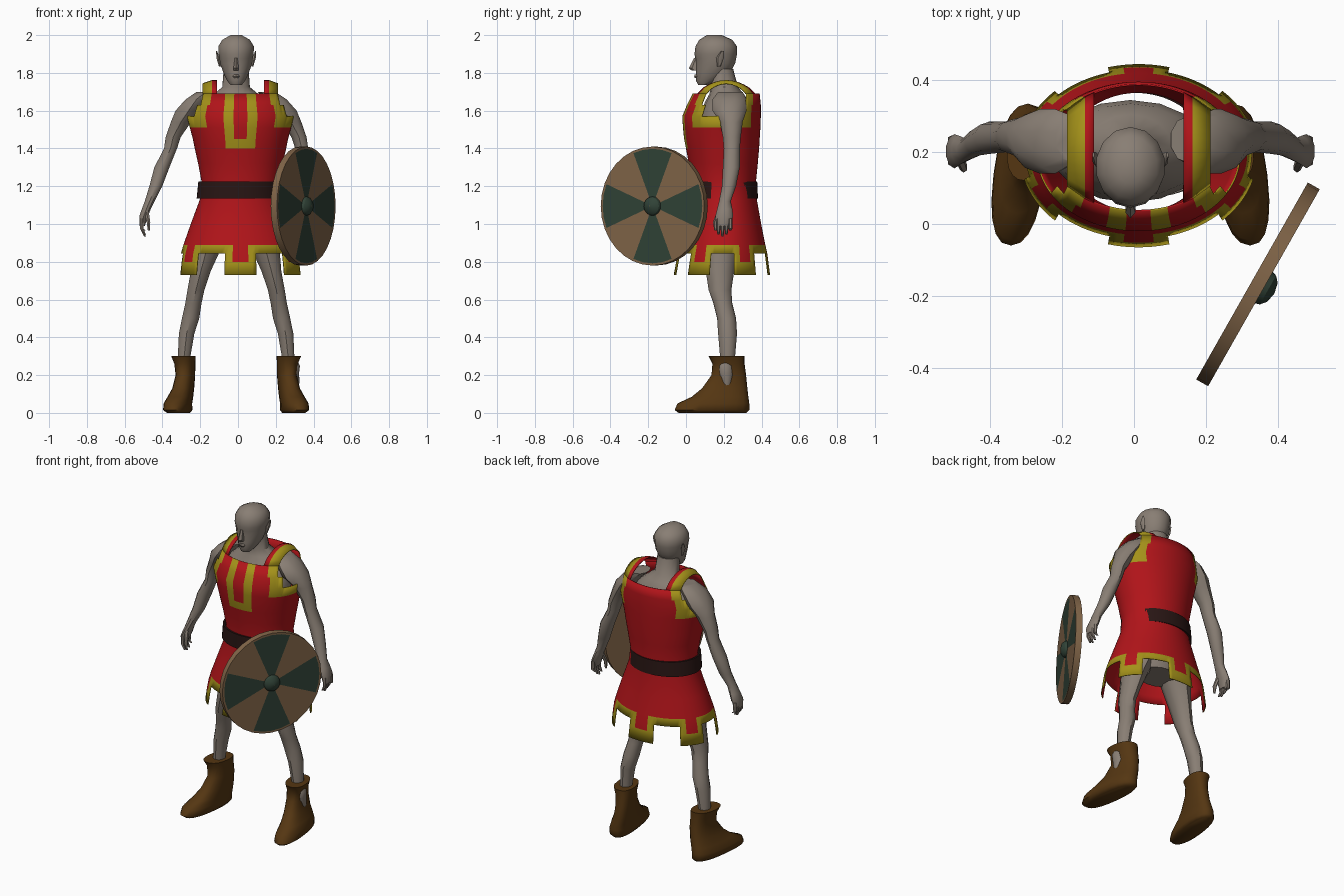
import bpy, math
from mathutils import Matrix, Vector

if "Cube" in bpy.data.objects:
    bpy.data.objects.remove(bpy.data.objects["Cube"])


def material(name, rgb):
    m = bpy.data.materials.new(name)
    m.diffuse_color = (*rgb, 1)
    m.use_nodes = True
    m.node_tree.nodes["Principled BSDF"].inputs["Base Color"].default_value = m.diffuse_color
    return m


SKIN = material("skin", (0.25, 0.21, 0.175))
RED = material("red_cloth", (0.44, 0.007, 0.01))
YELLOW = material("yellow_trim", (0.37, 0.285, 0.01))
BOOT = material("boot_leather", (0.09, 0.037, 0.006))
BELT = material("belt_leather", (0.022, 0.008, 0.007))
WOOD = material("shield_wood", (0.22, 0.13, 0.065))
GREEN = material("shield_green", (0.03, 0.055, 0.038))
CX = -0.01  # middle line of the body


def make(name, verts, faces, mats, idx=None, angle=40):
    me = bpy.data.meshes.new(name)
    me.from_pydata([tuple(v) for v in verts], [], faces)
    for m in mats:
        me.materials.append(m)
    if idx:
        me.polygons.foreach_set("material_index", idx)
    ob = bpy.data.objects.new(name, me)
    bpy.context.collection.objects.link(ob)
    bpy.ops.object.select_all(action='DESELECT')
    ob.select_set(True)
    bpy.context.view_layer.objects.active = ob
    bpy.ops.object.shade_smooth_by_angle(angle=math.radians(angle))
    return ob


def pw(v, p):
    return math.copysign(abs(v) ** p, v)


def ell(z, cx, rx, y0, y1, n=12, p=1.0):
    """Horizontal ellipse, starting at the front and turning to +x."""
    yc, ry = (y0 + y1) / 2, (y1 - y0) / 2
    out = []
    for k in range(n):
        t = 2 * math.pi * k / n
        out.append((cx + rx * pw(math.sin(t), p), yc - ry * pw(math.cos(t), p), z))
    return out


def loft(name, rings, mats, rule=None, caps=True, angle=40, xf=None):
    """Skin a stack of rings. rule(ring, column) gives a material index, or None for a hole."""
    n = len(rings[0])
    verts = [Vector(p) for r in rings for p in r]
    if xf:
        verts = [xf(v) for v in verts]
    faces, idx = [], []
    for i in range(len(rings) - 1):
        for k in range(n):
            m = rule(i, k) if rule else 0
            if m is not None:
                a, b = i * n, (k + 1) % n
                faces.append((a + k, a + b, a + n + b, a + n + k))
                idx.append(m)
    if caps:
        faces += [tuple(reversed(range(n))), tuple(range((len(rings) - 1) * n, len(rings) * n))]
        idx += [0, 0]
    return make(name, verts, faces, mats, idx, angle)


def stack(name, rows, mat, side=1, n=12, p=1.0, skew=0.0, angle=40):
    """Loft of rows (z, cx, rx, y0, y1), placed on one side of the body."""
    rings = []
    for z, cx, rx, y0, y1 in rows:
        pts = [(x + skew * (0.18 - y), y, z) for x, y, z in ell(z, cx, rx, y0, y1, n, p)]
        pts = [(CX + side * x, y, z) for x, y, z in pts]
        rings.append(pts if side > 0 else pts[::-1])
    return loft(name, rings, [mat], angle=angle)


# ---- head, neck and torso
stack("head", [(1.735, 0, .03, .065, .12), (1.76, 0, .05, .052, .18), (1.80, 0, .069, .052, .235),
               (1.85, 0, .087, .052, .26), (1.875, 0, .09, .05, .265), (1.90, 0, .095, .045, .27),
               (1.94, 0, .097, .05, .27), (1.975, 0, .075, .07, .245), (2.0, 0, .03, .11, .19)], SKIN, n=14)
stack("nose", [(1.812, 0, .016, .03, .08), (1.825, 0, .016, .016, .08), (1.88, 0, .008, .043, .08)],
      SKIN, n=6, angle=25)
stack("mouth", [(1.772, 0, .015, .047, .1), (1.782, 0, .024, .043, .1), (1.792, 0, .015, .047, .1)], SKIN, n=8)
stack("torso", [(.88, 0, .13, .10, .31), (.95, 0, .18, .08, .33), (1.12, 0, .155, .09, .32),
                (1.3, 0, .19, .07, .335), (1.48, 0, .22, .06, .345), (1.58, 0, .215, .075, .345),
                (1.645, 0, .175, .10, .335), (1.69, 0, .115, .125, .305), (1.725, 0, .073, .13, .275),
                (1.82, 0, .066, .125, .25)], SKIN, n=16)

for s, tag in ((-1, "left"), (1, "right")):
    stack("ear_" + tag, [(1.835, .086, .006, .165, .185), (1.88, .096, .01, .16, .2),
                         (1.915, .103, .003, .185, .2)], SKIN, s, 6)
    # ---- arm with hand
    stack("arm_" + tag, [(.99, .497, .014, .165, .225), (1.04, .49, .024, .155, .25),
                         (1.08, .475, .025, .165, .245), (1.12, .458, .027, .175, .237),
                         (1.2, .425, .036, .19, .265), (1.3, .393, .042, .195, .285),
                         (1.4, .347, .036, .2, .285), (1.46, .333, .042, .195, .29),
                         (1.54, .292, .056, .18, .3), (1.6, .252, .072, .14, .32),
                         (1.66, .21, .06, .14, .32), (1.70, .16, .05, .17, .3)], SKIN, s, 10)
    for j, y in enumerate((.172, .193, .214, .235)):
        low = (.945, .935, .945, .965)[j]
        stack(f"finger_{j}_{tag}", [(low, .483, .006, y - .006, y + .006), (.975, .499, .01, y - .01, y + .01),
                                    (1.03, .497, .013, y - .012, y + .012)], SKIN, s, 6)
    stack("thumb_" + tag, [(.965, .462, .006, .15, .163), (1.01, .464, .011, .143, .17),
                           (1.07, .475, .014, .165, .2)], SKIN, s, 6)
    # ---- leg
    stack("leg_" + tag, [(.08, .285, .035, .19, .27), (.3, .275, .035, .18, .26), (.42, .262, .043, .17, .27),
                         (.5, .241, .048, .165, .265), (.58, .226, .045, .145, .245),
                         (.65, .213, .047, .12, .24), (.75, .187, .055, .105, .255),
                         (.85, .16, .075, .095, .27), (1.0, .11, .1, .08, .31)], SKIN, s, 10)
    # ---- boot
    stack("boot_" + tag, [(.0, .30, .055, -.04, .32), (.015, .304, .072, -.06, .335), (.05, .304, .07, -.045, .335),
                          (.085, .295, .064, .03, .33), (.13, .283, .055, .085, .325),
                          (.2, .274, .05, .135, .318), (.26, .277, .054, .14, .31),
                          (.30, .283, .063, .12, .31)], BOOT, s, 20, .85, .12, 60)
# bare ankle showing through the outer side of one boot
stack("ankle_right", [(.12, .30, .02, .2, .23), (.16, .30, .036, .185, .245), (.21, .292, .041, .165, .255),
                      (.25, .296, .042, .165, .25), (.28, .30, .02, .19, .22)], SKIN, 1, 12)

# ---- tunic: rows (z, half width, front y, back y)
TUNIC = [(.73, .33, -.065, .445), (.80, .322, -.052, .436), (.845, .315, -.042, .43), (.89, .302, -.03, .42),
         (1.0, .263, .0, .398), (1.13, .215, .03, .375), (1.22, .205, .03, .37), (1.32, .224, .015, .38),
         (1.40, .242, .0, .387), (1.45, .252, -.01, .39), (1.51, .268, -.016, .394), (1.57, .283, -.02, .396),
         (1.63, .265, .005, .396), (1.69, .25, .035, .39)]
TX, N = .013, 96


def tunic_rule(i, k):
    z = (TUNIC[i][0] + TUNIC[i + 1][0]) / 2
    side = abs(math.sin(2 * math.pi * (k + .5) / N))
    step = (k + 4 * 2) % 16          # six hanging flaps, 16 columns each
    flap = 4 <= step < 12
    red_mid = 6 <= step < 10
    if z < .845:                     # flaps with notches between
        if not flap:
            return None
        return 1 if red_mid and z > .80 else 0
    if z < .89:
        return 1 if red_mid else 0
    if z > 1.57:                     # front and back panels beside the armholes
        lim = .88 if z < 1.63 else .8
        return None if side > lim else (0 if side > lim - .2 else 1)
    if z > 1.51 and side > .68:      # armhole edge
        return 0
    f = min(k, N - 1 - k)            # U-shaped chest trim
    return 0 if z > 1.40 and f < 5 and (f >= 2 or z < 1.45) else 1


def tunic_rule_all(i, k):
    z = (TUNIC[i][0] + TUNIC[i + 1][0]) / 2
    f = min(k, N - 1 - k)
    if z > 1.57 and f < 5:
        return 0 if f >= 2 else 1
    return tunic_rule(i, k)


def line_inside(ob):
    """Give the cloth a thin plain red lining."""
    m = ob.modifiers.new("lining", 'SOLIDIFY')
    m.thickness, m.offset, m.material_offset = .005, -1, 1


tunic = loft("tunic", [ell(z, TX, a, y0, y1, N) for z, a, y0, y1 in TUNIC], [YELLOW, RED], tunic_rule_all, False)
line_inside(tunic)

# ---- shoulder straps, red inside and yellow outside
z, a, y0, y1 = TUNIC[-1]
yc, ry = (y0 + y1) / 2, (y1 - y0) / 2
for s, tag in ((-1, "left"), (1, "right")):
    verts, faces, idx, steps = [], [], [], 10
    for i in range(steps + 1):
        t = i / steps
        for j, w in enumerate((.5, .6, .8)):
            d = ry * math.sqrt(1 - w * w)
            rise = (.072, .072, .055)[j] * math.sin(math.pi * t) ** .7 if 0 < i < steps else 0
            verts.append((TX + s * a * w, yc - d + 2 * d * t, z + rise))
    for i in range(steps):
        for j in range(2):
            q = (i * 3 + j, i * 3 + j + 1, i * 3 + j + 4, i * 3 + j + 3)
            faces.append(q if s > 0 else q[::-1])
            idx.append(1 - j)
    line_inside(make("shoulder_strap_" + tag, verts, faces, [YELLOW, RED], idx))

# ---- belt
loft("belt", [ell(bz, .003, b, f, r, 48) for bz, b, f, r in
              ((1.135, .212, .03, .37), (1.135, .222, .019, .381), (1.225, .213, .019, .377),
               (1.225, .203, .03, .365))], [BELT], caps=False)

# ---- round shield with painted wedges and a boss
SEG = 32
PROFILE = [(.002, -.019), (.315, -.019), (.315, .019), (.303, .019), (.05, .019), (.046, .032), (.03, .046), (.002, .052)]
normal = Vector((.87, -.493, 0)).normalized()
across = Vector((-normal.y, normal.x, 0))
place = Matrix((across, Vector((0, 0, 1)), normal)).transposed()
centre = Vector((.345, -.168, 1.095))


def shield_rule(i, k):
    if i >= 4:
        return 1
    return 1 if i == 3 and (k + 2) % 8 < 4 else 0


loft("round_shield", [[(r * math.cos(2 * math.pi * k / SEG), r * math.sin(2 * math.pi * k / SEG), h)
                       for k in range(SEG)] for r, h in PROFILE],
     [WOOD, GREEN], shield_rule, True, 30, lambda v: centre + place @ v)
